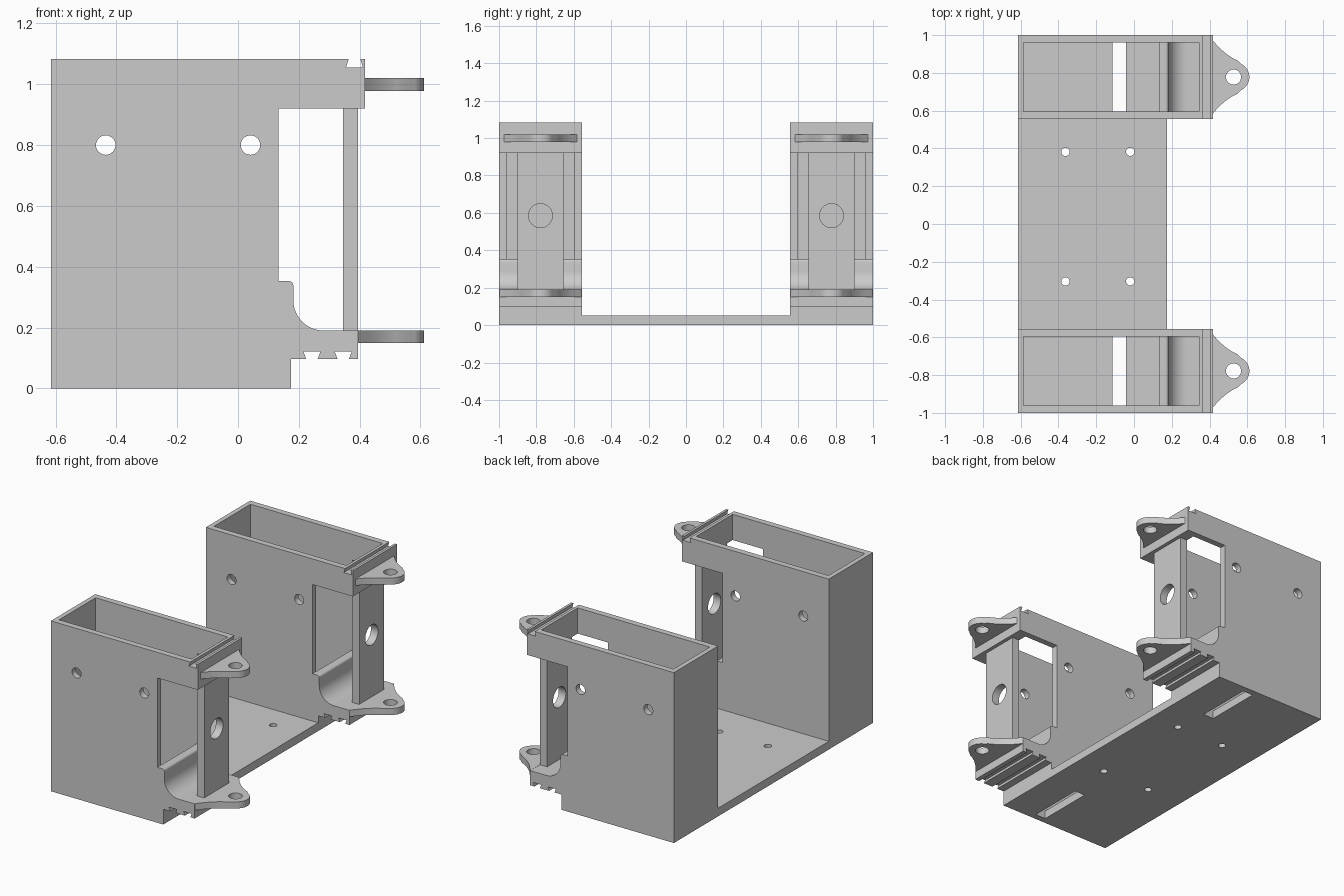
import bpy, bmesh, math

cube = bpy.data.objects.get("Cube")
if cube:
    bpy.data.objects.remove(cube, do_unlink=True)

grey = bpy.data.materials.new("light_grey")
grey.use_nodes = True
colour = (0.6, 0.6, 0.6, 1)
grey.diffuse_color = colour
grey.node_tree.nodes["Principled BSDF"].inputs["Base Color"].default_value = colour


def prism(name, outline, axis, start, end):
    """Extrude a 2D outline along the x, y or z axis."""
    place = {"x": lambda a, b, t: (t, a, b),
             "y": lambda a, b, t: (a, t, b),
             "z": lambda a, b, t: (a, b, t)}[axis]
    bm = bmesh.new()
    face = bm.faces.new([bm.verts.new(place(a, b, start)) for a, b in outline])
    top = bmesh.ops.extrude_face_region(bm, geom=[face])["geom"]
    moved = [v for v in top if isinstance(v, bmesh.types.BMVert)]
    bmesh.ops.translate(bm, verts=moved, vec=place(0, 0, end - start))
    bmesh.ops.recalc_face_normals(bm, faces=bm.faces[:])
    mesh = bpy.data.meshes.new(name)
    bm.to_mesh(mesh)
    bm.free()
    mesh.materials.append(grey)
    obj = bpy.data.objects.new(name, mesh)
    bpy.context.collection.objects.link(obj)
    return obj


def rect(a0, a1, b0, b1):
    return [(a0, b0), (a1, b0), (a1, b1), (a0, b1)]


def arc(a, b, r, deg0, deg1, n):
    angles = [math.radians(deg0 + (deg1 - deg0) * i / n) for i in range(n + 1)]
    return [(a + r * math.cos(t), b + r * math.sin(t)) for t in angles]


def circle(a, b, r, n=32):
    return arc(a, b, r, 0, 360, n)[:-1]


def cut(obj, cutters):
    """Subtract each cutter, then delete it."""
    for cutter in cutters:
        cutter.hide_render = True
        mod = obj.modifiers.new("cut", "BOOLEAN")
        mod.operation = "DIFFERENCE"
        mod.solver = "EXACT"
        mod.object = cutter
        bpy.context.view_layer.objects.active = obj
        bpy.ops.object.modifier_apply(modifier=mod.name)
        bpy.data.objects.remove(cutter, do_unlink=True)


def smooth(obj):
    bpy.ops.object.select_all(action="DESELECT")
    obj.select_set(True)
    bpy.context.view_layer.objects.active = obj
    bpy.ops.object.shade_smooth_by_angle(angle=math.radians(30))


def dovetail(x, z, depth):
    """Groove that is wider inside than at its mouth."""
    return [(x - 0.019, z), (x - 0.028, z + depth), (x + 0.028, z + depth), (x + 0.019, z)]


LEFT, TOP, FLOOR = -0.615, 1.083, 0.052
FRONT_LIP, TOP_LIP = 0.395, 0.418
OUTER, INNER, MID = 1.0, 0.556, 0.778

# Side outline of a tower, with rail grooves and a curved foot
tower_outline = (
    [(LEFT, 0), (0.175, 0), (0.175, 0.097)]
    + dovetail(0.243, 0.097, 0.024) + dovetail(0.346, 0.097, 0.024)
    + [(FRONT_LIP, 0.097), (FRONT_LIP, 0.19)]
    + arc(0.282, 0.29, 0.1, 270, 180, 16)
    + arc(0.167, 0.338, 0.015, 0, 90, 6)
    + [(0.133, 0.353), (0.133, 0.92), (TOP_LIP, 0.92), (TOP_LIP, TOP)]
    + dovetail(0.383, TOP, -0.028)[::-1]
    + [(LEFT, TOP)])

# Hollow inside a tower, stepping over the foot
cavity_outline = [(-0.585, FLOOR), (0.134, FLOOR), (0.134, 0.3535),
                  (0.345, 0.3535), (0.345, 1.3), (-0.585, 1.3)]

# Half outline of an ear: distance along x and half width
ear_edge = [(0.418, 0.194), (0.44, 0.167), (0.465, 0.143), (0.49, 0.122),
            (0.52, 0.102), (0.55, 0.087)]
ear_nose = arc(0.535, 0, 0.076, 62, -62, 16)


def ear(name, root, y, z):
    upper = list(root) + ear_edge
    lower = [(a, -b) for a, b in reversed(upper)]
    outline = [(a, b + y) for a, b in upper + ear_nose + lower]
    obj = prism(name, outline, "z", z, z + 0.042)
    cut(obj, [prism("pin_hole", circle(0.527, y, 0.04), "z", z - 0.1, z + 0.1)])
    smooth(obj)


for side, s in (("front", -1), ("back", 1)):
    y = s * MID
    tower = prism(side + "_tower", tower_outline, "y", s * INNER, s * OUTER)
    cutters = [
        prism("cavity", cavity_outline, "y", y - 0.183, y + 0.183),
        prism("floor_slot", rect(-0.115, -0.042, y - 0.182, y + 0.182), "z", -0.1, 0.2)]
    for x in (-0.435, 0.041):
        cutters.append(prism("screw_hole", circle(x, 0.8, 0.032), "y", y - 0.4, y + 0.4))
    cut(tower, cutters)
    smooth(tower)

    # Upright column with a round hole, closing the open end
    column = prism(side + "_column", rect(0.345, FRONT_LIP, y - 0.124, y + 0.124),
                   "z", 0.185, 0.925)
    cut(column, [prism("column_hole", circle(y, 0.585, 0.064), "x", 0.2, 0.6)])
    smooth(column)

    # Mounting ears, the lower one spanning the full foot
    ear(side + "_upper_ear", [], y, 0.978)
    ear(side + "_lower_ear", [(FRONT_LIP, 0.22)], y, 0.149)

# Base plate joining the towers
base = prism("base_plate", rect(LEFT, 0.175, -INNER, INNER), "z", 0, FLOOR)
cut(base, [prism("base_hole", circle(x, y, 0.022, 24), "z", -0.1, 0.2)
           for x in (-0.363, -0.02) for y in (-0.304, 0.382)])
smooth(base)
